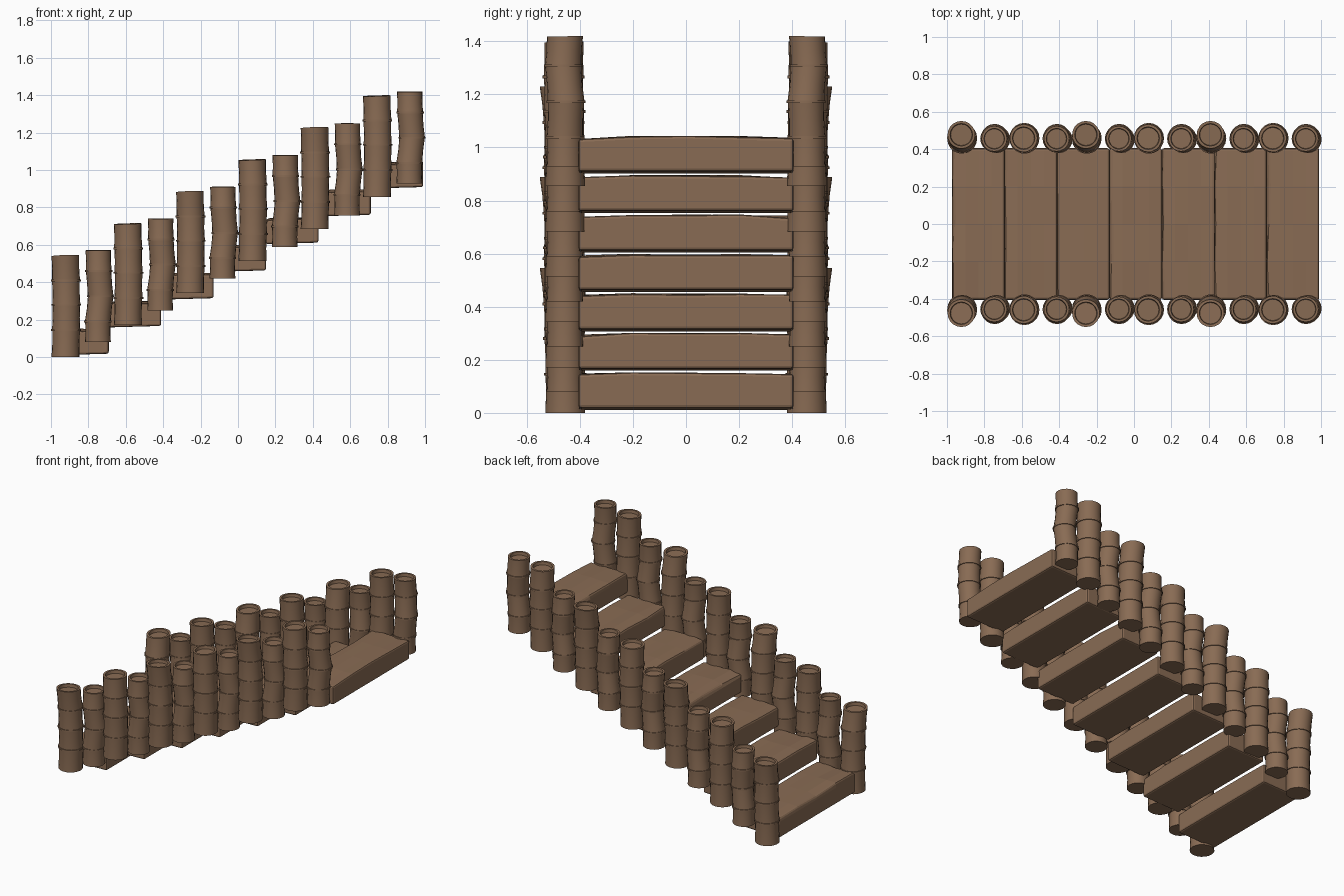
import bpy, bmesh, math, random

if "Cube" in bpy.data.objects:
    bpy.data.objects.remove(bpy.data.objects["Cube"])

random.seed(4)
wood = bpy.data.materials.new("brown_wood")
wood.diffuse_color = (0.25, 0.148, 0.088, 1)
wood.use_nodes = True
wood.node_tree.nodes["Principled BSDF"].inputs["Base Color"].default_value = wood.diffuse_color


def finish(bm, name, smooth):
    bmesh.ops.recalc_face_normals(bm, faces=bm.faces)
    me = bpy.data.meshes.new(name)
    bm.to_mesh(me)
    bm.free()
    me.materials.append(wood)
    ob = bpy.data.objects.new(name, me)
    bpy.context.collection.objects.link(ob)
    if smooth:
        bpy.ops.object.select_all(action='DESELECT')
        ob.select_set(True)
        bpy.context.view_layer.objects.active = ob
        bpy.ops.object.shade_smooth_by_angle(angle=math.radians(32))
    return ob


def loft(name, sections, n=20):
    """Skin circles given as (x, y, z, radius, slope_x, slope_y)."""
    bm = bmesh.new()
    prev = None
    for x, y, z, r, sx, sy in sections:
        ring = []
        for i in range(n):
            a = 2 * math.pi * i / n
            cx, cy = r * math.cos(a), r * math.sin(a)
            ring.append(bm.verts.new((x + cx, y + cy, z + sx * cx + sy * cy)))
        if prev:
            for i in range(n):
                j = (i + 1) % n
                bm.faces.new((prev[i], prev[j], ring[j], ring[i]))
        else:
            bm.faces.new(ring[::-1])
        prev = ring
    bm.faces.new(prev)
    return finish(bm, name, True)


def post(name, x, y, z, r, joints, leans, side, tilt):
    """Jointed post: slightly waisted segments, thin bands, hollowed top."""
    secs = []
    for i in range(len(joints) - 1):
        z0, z1 = joints[i], joints[i + 1]
        (ax, ay), (bx, by) = leans[i], leans[i + 1]
        last = i == len(joints) - 2
        for t, k in ((0, 1.0), (0.5, 0.965), (1, 0.985)):
            sx, sy = (tilt[0] * t, tilt[1] * t * side) if last else (0, 0)
            secs.append((x + ax + (bx - ax) * t, y + side * (ay + (by - ay) * t),
                         z + z0 + (z1 - z0 - (0 if last else 0.005)) * t + (0.005 if i and t == 0 else 0),
                         r * k, sx, sy))
        if not last:  # thin band around the joint
            for dz in (-0.005, 0.005):
                secs.append((x + bx, y + side * by, z + z1 + dz, r * 1.06, 0, 0))
    # rim and recessed end
    tx, ty, tz, _, sx, sy = secs[-1]
    secs.append((tx, ty, tz, r * 0.80, sx, sy))
    secs.append((tx, ty, tz - 0.02, r * 0.76, sx, sy))
    loft(name, secs)


# railing posts: tall and short ones alternate along both sides
for side, label in ((-1, "front"), (1, "back")):
    for k in range(6):
        out = 0.022 if k % 2 == 0 else 0.004
        post(f"tall_post_{label}_{k+1}", -0.922 + 0.333 * k, side * 0.455, 0.171 * k, 0.075,
             (0, 0.145, 0.28, 0.41, 0.542),
             ((0, 0), (0.003, 0), (0.004, 0.004), (0.002, 0.006), (-0.001, out)),
             side, (0.03, 0.05 if k % 2 == 0 else -0.03))
        post(f"short_post_{label}_{k+1}", -0.749 + 0.333 * k, side * 0.456, 0.08 + 0.1695 * k, 0.069,
             (0, 0.11, 0.245, 0.38, 0.491),
             ((0, 0), (0, 0), (0.014, -0.004), (0.004, 0.006), (0.002, 0.0)),
             side, (0, -0.02))

# seven worn planks as steps
for i in range(7):
    x0, z0 = -0.972 + 0.2802 * i, 0.01 + 0.1485 * i
    w, h, L = 0.281, 0.144, 0.81
    bm = bmesh.new()
    bmesh.ops.create_cube(bm, size=1)
    bmesh.ops.subdivide_edges(bm, edges=bm.edges[:], cuts=3, use_grid_fill=True)
    for v in bm.verts:
        ex, ey, ez = (abs(c) > 0.49 for c in v.co)
        top, bottom = v.co.z > 0.49, v.co.z < -0.49
        v.co.x *= w
        v.co.y *= L
        v.co.z *= h
        if top:
            v.co.z -= random.uniform(0, 0.006)
            if ex and v.co.x < 0:      # worn nosing
                v.co.z -= random.uniform(0, 0.012)
                v.co.x += random.uniform(0, 0.012)
            if ey:
                v.co.z -= random.uniform(0.002, 0.012)
        if bottom:
            v.co.z += 0.008 * (v.co.x / w + 0.5)
        v.co.x += x0 + w / 2
        v.co.z += z0 + h / 2
    ob = finish(bm, f"step_{i+1}", False)
    bev = ob.modifiers.new("soft_edges", 'BEVEL')
    bev.width = 0.011
    bev.segments = 2
    bev.limit_method = 'ANGLE'
    bev.angle_limit = math.radians(50)
